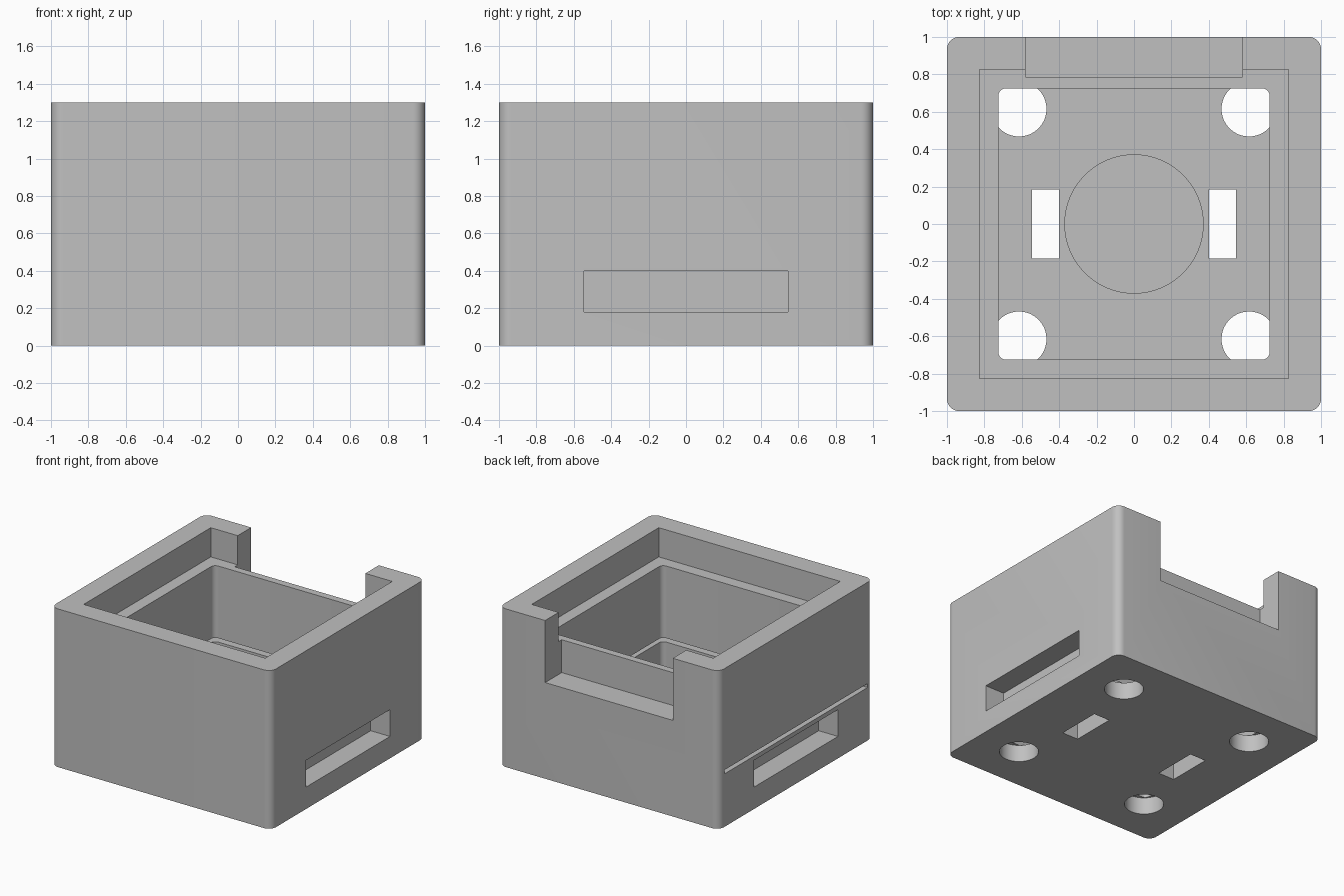
import bpy
import bmesh
import math

default = bpy.data.objects.get("Cube")
if default:
    bpy.data.objects.remove(default, do_unlink=True)

grey = bpy.data.materials.new("plain grey")
grey.use_nodes = True
colour = (0.53, 0.53, 0.53, 1)
grey.diffuse_color = colour
grey.node_tree.nodes["Principled BSDF"].inputs["Base Color"].default_value = colour


def finish(name, bm):
    mesh = bpy.data.meshes.new(name)
    bm.to_mesh(mesh)
    bm.free()
    mesh.materials.append(grey)
    obj = bpy.data.objects.new(name, mesh)
    bpy.context.collection.objects.link(obj)
    return obj


def block(name, x, y, z, radius=0):
    """Box from (min, max) ranges, with optional rounded upright edges."""
    bm = bmesh.new()
    bmesh.ops.create_cube(bm, size=1)
    for v in bm.verts:
        v.co = [r[0] if c < 0 else r[1] for c, r in zip(v.co, (x, y, z))]
    if radius:
        upright = [e for e in bm.edges
                   if abs(e.verts[0].co.z - e.verts[1].co.z) > 0.01]
        bmesh.ops.bevel(bm, geom=upright, offset=radius, segments=8,
                        profile=0.5, affect='EDGES')
    return finish(name, bm)


def cylinder(name, x, y, z, radius):
    bm = bmesh.new()
    bmesh.ops.create_cone(bm, cap_ends=True, segments=64, radius1=radius,
                          radius2=radius, depth=z[1] - z[0])
    bmesh.ops.translate(bm, verts=bm.verts, vec=(x, y, sum(z) / 2))
    return finish(name, bm)


def both(r):
    return (-r, r)


# Outer housing
housing = block("housing", both(1), both(1), (0, 1.3), 0.065)
floor = 0.14

# Stepped inner cavity, back notch and side-loading sheet slit
cutters = [
    block("lid_recess", both(0.825), both(0.825), (1.06, 1.5)),
    block("main_pocket", both(0.725), both(0.725), (floor, 1.2), 0.04),
    block("back_notch", both(0.58), (0.785, 1.2), (0.79, 1.5)),
    block("sheet_slit", (-1.2, 0.85), both(0.93), (0.435, 0.467)),
    cylinder("floor_recess", 0, 0, (floor - 0.03, 0.3), 0.37),
]

# Blind side slots, floor slots and corner holes
for side in (-1, 1):
    cutters.append(block("side_slot", sorted((side * 0.825, side * 1.2)),
                         both(0.545), (0.18, 0.4)))
    cutters.append(block("floor_slot", sorted((side * 0.4, side * 0.545)),
                         both(0.185), (-0.2, 0.3)))
    for end in (-1, 1):
        cutters.append(cylinder("corner_hole", side * 0.615, end * 0.615,
                                (-0.2, floor), 0.147))

# Carve the housing
bpy.context.view_layer.objects.active = housing
for cutter in cutters:
    cutter.hide_render = True
    mod = housing.modifiers.new(cutter.name, 'BOOLEAN')
    mod.operation = 'DIFFERENCE'
    mod.solver = 'EXACT'
    mod.object = cutter
    bpy.ops.object.modifier_apply(modifier=mod.name)
for cutter in cutters:
    bpy.data.objects.remove(cutter, do_unlink=True)

# Smooth rounded corners, keep hard edges
for obj in bpy.context.selected_objects:
    obj.select_set(False)
housing.select_set(True)
bpy.ops.object.shade_smooth_by_angle(angle=math.radians(30))
